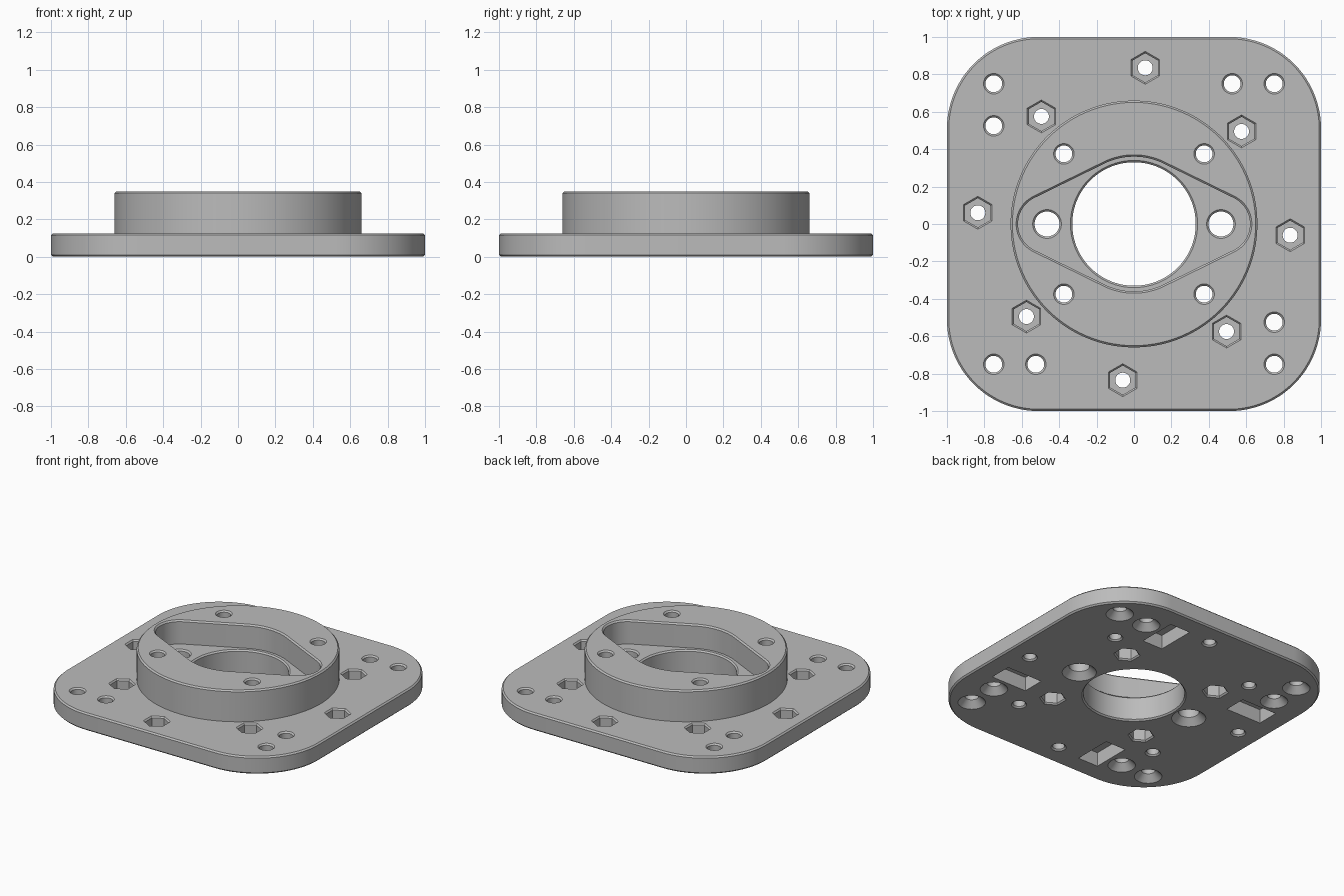
import bpy, bmesh
from math import pi, cos, sin

if "Cube" in bpy.data.objects:
    bpy.data.objects.remove(bpy.data.objects["Cube"])

PLATE, BOSS, FLOOR, EDGE = 0.125, 0.35, 0.18, 0.01
ORIGIN = [(0, 0)]


def outline(centres, radii, n):
    """Convex outline wrapped around a set of circles."""
    points = []
    for i in range(n):
        a = (i + 0.5) * 2 * pi / n
        (x, y), r = max(zip(centres, radii),
                        key=lambda c: c[0][0] * cos(a) + c[0][1] * sin(a) + c[1])
        points.append((x + r * cos(a), y + r * sin(a)))
    return points


def loft(bm, centres, radii, levels, n=48):
    """Closed solid through (height, outline growth) levels."""
    rings = []
    for z, grow in levels:
        loop = outline(centres, [r + grow for r in radii], n)
        rings.append([bm.verts.new((x, y, z)) for x, y in loop])
    bm.faces.new(rings[0][::-1])
    bm.faces.new(rings[-1])
    for low, high in zip(rings, rings[1:]):
        for i in range(n):
            j = (i + 1) % n
            bm.faces.new((low[i], low[j], high[j], high[i]))


def make_object(name, bm):
    mesh = bpy.data.meshes.new(name)
    bm.to_mesh(mesh)
    bm.free()
    obj = bpy.data.objects.new(name, mesh)
    bpy.context.collection.objects.link(obj)
    return obj


def combine(body, tool, operation):
    """Apply a boolean and discard its helper."""
    mod = body.modifiers.new(tool.name, "BOOLEAN")
    mod.operation, mod.object, mod.solver = operation, tool, "EXACT"
    bpy.context.view_layer.objects.active = body
    bpy.ops.object.modifier_apply(modifier=mod.name)
    bpy.data.objects.remove(tool)


def turned(points):
    """Repeat points in four quarter turns."""
    result = []
    for x, y in points:
        for _ in range(4):
            result.append((x, y))
            x, y = -y, x
    return result


# Rounded square base plate
bm = bmesh.new()
loft(bm, turned([(0.51, 0.51)]), [0.49] * 4,
     [(0, -EDGE), (EDGE, 0), (PLATE - EDGE, 0), (PLATE, -EDGE)], 128)
body = make_object("mounting_plate", bm)

# Round raised boss
bm = bmesh.new()
loft(bm, ORIGIN, [0.66], [(0.05, 0), (BOSS - EDGE, 0), (BOSS, -EDGE)], 128)
combine(body, make_object("boss", bm), "UNION")

nut_spots = turned([(0.06, 0.835), (0.575, 0.495)])
boss_spots = turned([(0.375, 0.375)])
corner_spots = turned([(0.75, 0.75), (0.525, 0.75)])
ears = [(-0.465, 0), (0.465, 0)]

# Pockets: rounded diamond, nut seats and underside slots
bm = bmesh.new()
loft(bm, ears + ORIGIN, [0.155, 0.155, 0.36],
     [(FLOOR, 0), (BOSS - EDGE, 0), (BOSS, EDGE), (BOSS + 0.05, EDGE)], 128)
for spot in nut_spots:
    loft(bm, [spot], [0.078],
         [(0.055, 0), (PLATE - EDGE, 0), (PLATE, EDGE), (PLATE + 0.03, EDGE)], 6)
for spot in boss_spots:
    loft(bm, [spot], [0.078], [(-0.03, EDGE), (0, EDGE), (EDGE, 0), (0.1, 0)], 6)
for x, y in turned([(0.33, 0.72)]):
    w, h = (0.08, 0.14) if abs(y) > abs(x) else (0.14, 0.08)
    corners = [(x + i * w, y + j * h) for i in (-1, 1) for j in (-1, 1)]
    loft(bm, corners, [0] * 4, [(-0.03, 0), (0.1, 0)], 4)
combine(body, make_object("pocket_cutter", bm), "DIFFERENCE")


# Through holes with a countersink below and a small chamfer above
def drill(spots, radius, top, sink, n=32):
    for spot in spots:
        loft(bm, [spot], [radius],
             [(-0.03, sink), (0, sink), (sink, 0), (top - EDGE, 0),
              (top, EDGE), (top + 0.03, EDGE)], n)


bm = bmesh.new()
drill(ORIGIN, 0.33, FLOOR, EDGE, 96)
drill(ears, 0.067, FLOOR, 0.045)
drill(corner_spots, 0.045, PLATE, 0.045)
drill(boss_spots, 0.045, BOSS, EDGE)
for spot in nut_spots:
    loft(bm, [spot], [0.04], [(-0.03, EDGE), (0, EDGE), (EDGE, 0), (0.08, 0)], 32)
combine(body, make_object("hole_cutter", bm), "DIFFERENCE")

# Plain grey finish with crisp edges
grey = bpy.data.materials.new("plain_grey")
grey.use_nodes = True
grey.diffuse_color = (0.5, 0.5, 0.5, 1)
grey.node_tree.nodes["Principled BSDF"].inputs["Base Color"].default_value = (0.5, 0.5, 0.5, 1)
body.data.materials.clear()
body.data.materials.append(grey)
bpy.ops.object.select_all(action="DESELECT")
body.select_set(True)
bpy.context.view_layer.objects.active = body
bpy.ops.object.shade_smooth_by_angle(angle=pi / 6)
